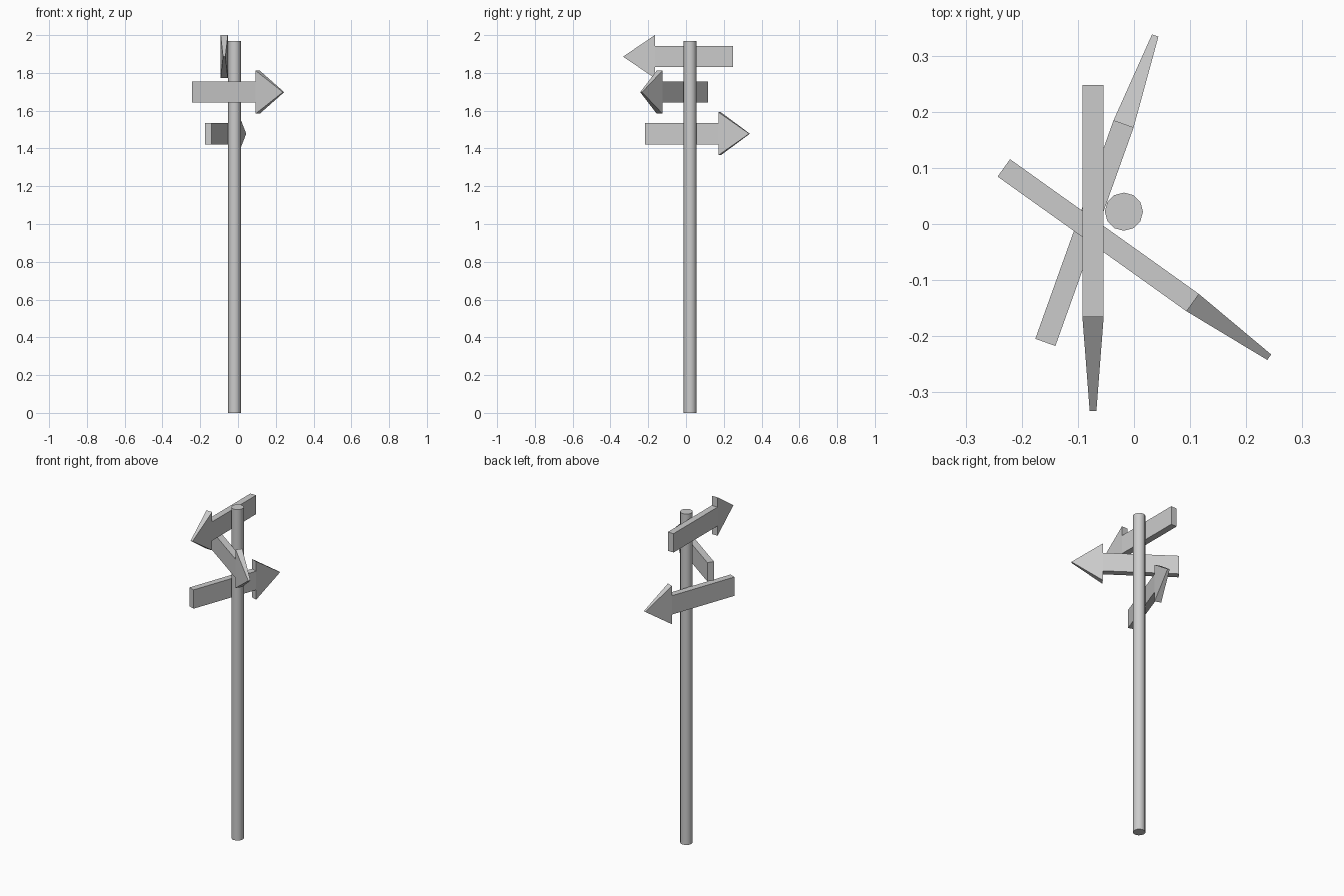
import bpy, bmesh, math

if "Cube" in bpy.data.objects:
    bpy.data.objects.remove(bpy.data.objects["Cube"])

# Post
bpy.ops.mesh.primitive_cylinder_add(vertices=12, radius=0.034, depth=1.968,
                                    location=(-0.018, 0.022, 0.984))
post = bpy.context.object
post.name = "post"
bpy.ops.object.shade_smooth_by_angle(angle=math.radians(35))

LENGTH, NECK = 0.581, 0.413       # tail to tip, tail to arrowhead
BOARD, HEAD = 0.056, 0.114        # half heights
THICK, TIP = 0.019, 0.006         # half thickness of board and of tip


def arrow(name, tail, z, angle):
    """Arrow board along local +x from its tail; the head thins to a narrow tip."""
    profile = [(0, -BOARD, THICK), (NECK, -BOARD, THICK), (NECK, -HEAD, THICK),
               (LENGTH, 0, TIP),
               (NECK, HEAD, THICK), (NECK, BOARD, THICK), (0, BOARD, THICK)]
    bm = bmesh.new()
    left = [bm.verts.new((x, t, h)) for x, h, t in profile]
    right = [bm.verts.new((x, -t, h)) for x, h, t in profile]
    n = len(profile)
    # Flat board sides and sloping head sides
    for side in (left, right):
        bm.faces.new([side[i] for i in (0, 1, 5, 6)])
        bm.faces.new([side[i] for i in (1, 2, 3, 4, 5)])
    # Rim
    for i in range(n):
        j = (i + 1) % n
        bm.faces.new((left[i], left[j], right[j], right[i]))
    bmesh.ops.recalc_face_normals(bm, faces=bm.faces)
    mesh = bpy.data.meshes.new(name)
    bm.to_mesh(mesh)
    bm.free()
    obj = bpy.data.objects.new(name, mesh)
    obj.location = (*tail, z)
    obj.rotation_euler.z = math.radians(angle)
    bpy.context.collection.objects.link(obj)


# Direction signs
arrow("top_arrow_sign", (-0.073, 0.248), 1.886, -90)
arrow("middle_arrow_sign", (-0.232, 0.100), 1.698, -35.5)
arrow("bottom_arrow_sign", (-0.158, -0.211), 1.478, 70.3)
